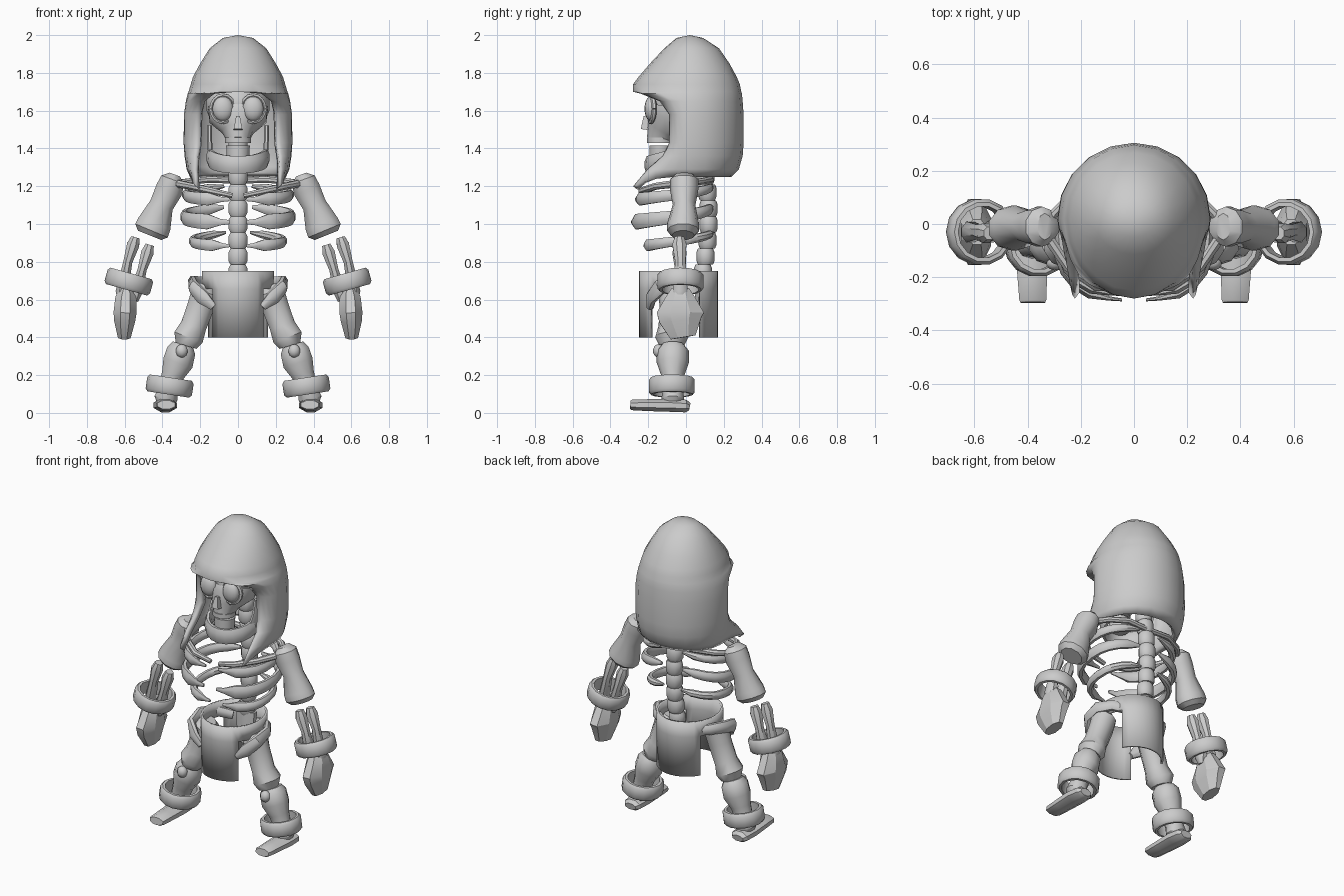
import bpy, bmesh, math
from mathutils import Vector, Matrix

if "Cube" in bpy.data.objects:
    bpy.data.objects.remove(bpy.data.objects["Cube"])

mat = bpy.data.materials.new("plain grey")
mat.diffuse_color = (0.6, 0.6, 0.6, 1)
mat.use_nodes = True
mat.node_tree.nodes["Principled BSDF"].inputs["Base Color"].default_value = mat.diffuse_color


def finish(name, bm, mirror=False, thick=0, angle=40):
    bmesh.ops.remove_doubles(bm, verts=bm.verts, dist=0.0005)
    bmesh.ops.recalc_face_normals(bm, faces=bm.faces)
    me = bpy.data.meshes.new(name)
    bm.to_mesh(me)
    bm.free()
    me.materials.append(mat)
    ob = bpy.data.objects.new(name, me)
    bpy.context.collection.objects.link(ob)
    if mirror:
        m = ob.modifiers.new("Mirror", 'MIRROR')
        m.use_clip = True
    if thick:
        s = ob.modifiers.new("Solidify", 'SOLIDIFY')
        s.thickness = thick
        s.offset = -1
    bpy.ops.object.select_all(action='DESELECT')
    ob.select_set(True)
    bpy.context.view_layer.objects.active = ob
    bpy.ops.object.shade_smooth_by_angle(angle=math.radians(angle))
    return ob


def tube(name, pts, radii, n=10, up=(0, 1, 0), mirror=True, angle=40):
    """Sweep an elliptical section (side radius, up radius) along points."""
    bm = bmesh.new()
    pts = [Vector(p) for p in pts]
    up = Vector(up)
    rows = []
    for i, p in enumerate(pts):
        t = (pts[min(i + 1, len(pts) - 1)] - pts[max(i - 1, 0)]).normalized()
        s = t.cross(up).normalized()
        b = s.cross(t)
        a, c = radii[i]
        rows.append([bm.verts.new(p + s * a * math.cos(2 * math.pi * (k + .5) / n)
                                  + b * c * math.sin(2 * math.pi * (k + .5) / n)) for k in range(n)])
    for r, q in zip(rows, rows[1:]):
        for k in range(n):
            bm.faces.new((r[k], r[(k + 1) % n], q[(k + 1) % n], q[k]))
    bm.faces.new(rows[0])
    bm.faces.new(rows[-1])
    return finish(name, bm, mirror, angle=angle)


def ring(name, centre, axis, r_out, r_in, height, n=14):
    """Thick open cuff with slightly chamfered outside edges."""
    bm = bmesh.new()
    h = height / 2
    prof = [(r_in, -h), (r_out - .012, -h), (r_out, -h + .015), (r_out, h - .015), (r_out - .012, h), (r_in, h)]
    M = Matrix.Translation(centre) @ Vector((0, 0, 1)).rotation_difference(Vector(axis)).to_matrix().to_4x4()
    rows = [[bm.verts.new(M @ Vector((r * math.cos(2 * math.pi * k / n), r * math.sin(2 * math.pi * k / n), z)))
             for r, z in prof] for k in range(n)]
    for k in range(n):
        a, b = rows[k], rows[(k + 1) % n]
        for j in range(6):
            bm.faces.new((a[j], a[(j + 1) % 6], b[(j + 1) % 6], b[j]))
    return finish(name, bm, True)


def ball(name, centre, size, mirror=False, u=14, v=9):
    bm = bmesh.new()
    bmesh.ops.create_uvsphere(bm, u_segments=u, v_segments=v, radius=1,
                              matrix=Matrix.Translation(centre) @ Matrix.Diagonal((*size, 1)))
    return finish(name, bm, mirror, angle=60)


# Hood: half rings (z, side x, front edge x, front edge y, back y), mirrored and thickened
hood_rows = [(2.0, 0, 0, .02, .02), (1.985, .08, 0, -.05, .09), (1.93, .15, 0, -.115, .175),
             (1.85, .20, 0, -.19, .23), (1.78, .238, 0, -.25, .268), (1.74, .25, 0, -.28, .285),
             (1.70, .262, 0, -.28, .293), (1.69, .266, .125, -.24, .296), (1.65, .276, .175, -.14, .30),
             (1.58, .286, .195, -.09, .305), (1.43, .288, .20, -.09, .305), (1.36, .283, .215, -.125, .30),
             (1.29, .272, .222, -.205, .28), (1.25, .255, .222, -.28, .24)]
bm = bmesh.new()
grid = []
for i, (z, rx, xe, ye, yb) in enumerate(hood_rows):
    row = []
    for k in range(6):
        t = k / 5 * math.pi / 2
        drop = .05 * math.cos(t) ** 3 if i == len(hood_rows) - 1 else 0
        row.append(bm.verts.new((xe + (rx - xe) * math.sin(t), .02 - (.02 - ye) * math.cos(t), z - drop)))
    for k in range(1, 6):
        t = k / 5 * math.pi / 2
        row.append(bm.verts.new((rx * math.cos(t) if k < 5 else 0, .02 + (yb - .02) * math.sin(t), z)))
    grid.append(row)
for r, q in zip(grid, grid[1:]):
    for k in range(10):
        bm.faces.new((r[k], r[k + 1], q[k + 1], q[k]))
finish("hood", bm, True, .035, 50)

# Skull, eyes and jaw
ball("cranium", (0, .01, 1.63), (.175, .2, .15))
tube("face_bone", [(0, -.07, 1.62), (0, -.08, 1.55), (0, -.13, 1.49), (0, -.14, 1.445)],
     [(.165, .12), (.155, .14), (.085, .085), (.062, .07)], 12, mirror=False)
ball("eye", (.08, -.185, 1.61), (.056, .035, .066), True)
tube("eye_rim", [(.08 + .06 * math.cos(a), -.188 + .02 * abs(math.cos(a)), 1.61 + .07 * math.sin(a))
                 for a in [k * math.pi / 8 for k in range(17)]], [(.013, .013)] * 17, 6)
tube("nose", [(0, -.21, 1.57), (0, -.22, 1.50)], [(.014, .02), (.032, .028)], 4, mirror=False)
tube("upper_teeth", [(0, -.14, 1.457), (0, -.14, 1.43)], [(.07, .07)] * 2, 12, mirror=False)
tube("lower_teeth", [(0, -.135, 1.415), (0, -.135, 1.34)], [(.065, .06), (.06, .06)], 12, mirror=False)
tube("jaw_branch", [(.15, -.02, 1.52), (.15, -.03, 1.44), (.145, -.06, 1.35)],
     [(.014, .025), (.014, .03), (.014, .045)], 8)
jaw = [(.148 * math.cos(a), -.05 - .15 * math.sin(a), 1.355 - .042 * math.sin(a))
       for a in [k * math.pi / 10 for k in range(11)]]
tube("jaw", jaw, [(.02, .05)] * 11, 8, (0, 0, 1), False)

# Spine: waisted vertebrae
for i in range(9):
    z = .70 + i * .085
    y = .09 + .03 * math.sin(math.pi * i / 7) if i < 8 else .08
    tube("vertebra", [(0, y, z), (0, y, z + .02), (0, y, z + .065), (0, y, z + .085)],
         [(.042, .04), (.053, .048), (.053, .048), (.042, .04)], 10, mirror=False)
tube("sacrum", [(0, .09, .72), (0, .08, .6), (0, .06, .52)], [(.07, .04), (.06, .035), (.02, .02)], 8, mirror=False)

# Ribs: z at front, half width, front y, height radius, back rise
for z, w, yf, h, rise in [(1.13, .275, -.265, .038, .07), (1.01, .285, -.285, .046, .08), (.885, .24, -.22, .034, .07)]:
    pts, rad = [], []
    for k in range(11):
        u = k / 10
        a = math.radians(80 - 157 * u)
        c, s = math.cos(a), math.sin(a)
        x = w * abs(c) ** .75
        y = -.05 + (.19 if s > 0 else -(yf + .05)) * math.copysign(abs(s) ** .85, s)
        pts.append((x, y, z + rise * (1 - u) ** 1.5))
        taper = .4 if k in (0, 10) else 1
        rad.append((.022 * taper, h * taper * (.6 + .4 * u)))
    pts.append((.045, yf, z))
    rad.append((.006, h * .25))
    tube("rib", pts, rad, 8, (0, 0, 1))

# Collar bones front and back
tube("collar_bone", [(.03, -.235, 1.15), (.14, -.235, 1.175), (.25, -.16, 1.20), (.33, -.04, 1.215)],
     [(.014, .014), (.019, .019), (.019, .019), (.022, .022)], 8, (0, 0, 1))
tube("shoulder_blade_bar", [(.02, .13, 1.23), (.15, .13, 1.235), (.26, .08, 1.225), (.33, .01, 1.215)],
     [(.018, .018)] * 4, 8, (0, 0, 1))

# Arms
tube("upper_arm", [(.335, -.01, 1.262), (.345, -.01, 1.235), (.365, -.01, 1.18), (.405, -.01, 1.10),
                   (.443, -.015, 1.0), (.458, -.015, .965), (.468, -.015, .94)],
     [(.03, .05), (.068, .075), (.076, .075), (.067, .06), (.095, .085), (.098, .085), (.07, .06)], 10)
for x, z in [(.543, .93), (.467, .89)]:
    tube("forearm_bone", [(x, -.035, z), (x + .012, -.035, z - .04), (x + .04, -.03, z - .13),
                          (x + .072, -.03, .64), (x + .078, -.03, .59)],
         [(.024, .026), (.036, .04), (.026, .03), (.036, .042), (.018, .02)], 8)
ring("wrist_cuff", (.578, -.03, .695), (.27, 0, -.963), .125, .098, .09)
tube("hand", [(.59, -.03, .66), (.594, -.03, .61), (.598, -.03, .53), (.6, -.03, .49), (.602, -.015, .40)],
     [(.04, .05), (.06, .085), (.066, .135), (.06, .12), (.036, .072)], 8, angle=25)

# Loin cloth: belt all round, with front and back panels
bm = bmesh.new()
n = 32
pt = lambda k, z: bm.verts.new((.19 * math.sin(2 * math.pi * k / n), -.04 - .21 * math.cos(2 * math.pi * k / n), z))
for k in range(n):
    mid = abs(math.sin(2 * math.pi * (k + .5) / n))
    front = math.cos(2 * math.pi * (k + .5) / n) > 0
    levels = [.75, .655] + ([.40] if mid < (.75 if front else .85) else [])
    for a, b in zip(levels, levels[1:]):
        bm.faces.new((pt(k, a), pt(k, b), pt(k + 1, b), pt(k + 1, a)))
finish("loin_cloth", bm, False, .014)

# Legs
tube("hip_bone", [(.13, -.19, .56), (.185, -.185, .61), (.235, -.14, .665), (.24, -.05, .69), (.19, .03, .69), (.09, .08, .67)],
     [(.02, .02), (.026, .04), (.026, .042), (.026, .038), (.024, .034), (.02, .03)], 8, (0, 0, 1))
tube("thigh", [(.16, -.07, .67), (.175, -.07, .64), (.195, -.07, .57), (.235, -.075, .46), (.262, -.075, .40), (.275, -.075, .355)],
     [(.045, .05), (.075, .08), (.075, .07), (.072, .07), (.084, .088), (.06, .065)], 10)
ball("knee_cap", (.298, -.145, .328), (.033, .03, .036), True, 10, 7)
tube("shin", [(.29, -.07, .36), (.3, -.07, .33), (.318, -.07, .265), (.345, -.07, .20), (.37, -.07, .12), (.382, -.07, .075), (.385, -.07, .055)],
     [(.06, .06), (.08, .085), (.085, .085), (.063, .062), (.055, .055), (.065, .06), (.05, .05)], 10)
ring("ankle_cuff", (.362, -.075, .142), (.15, 0, -.989), .124, .096, .09)
tube("foot", [(.38, -.295, .043), (.38, -.285, .042), (.382, -.2, .041), (.385, -.08, .04), (.385, .0, .036), (.385, .02, .032)],
     [(.05, .024), (.055, .03), (.06, .034), (.067, .037), (.058, .036), (.04, .022)], 8, (0, 0, 1), angle=30)
